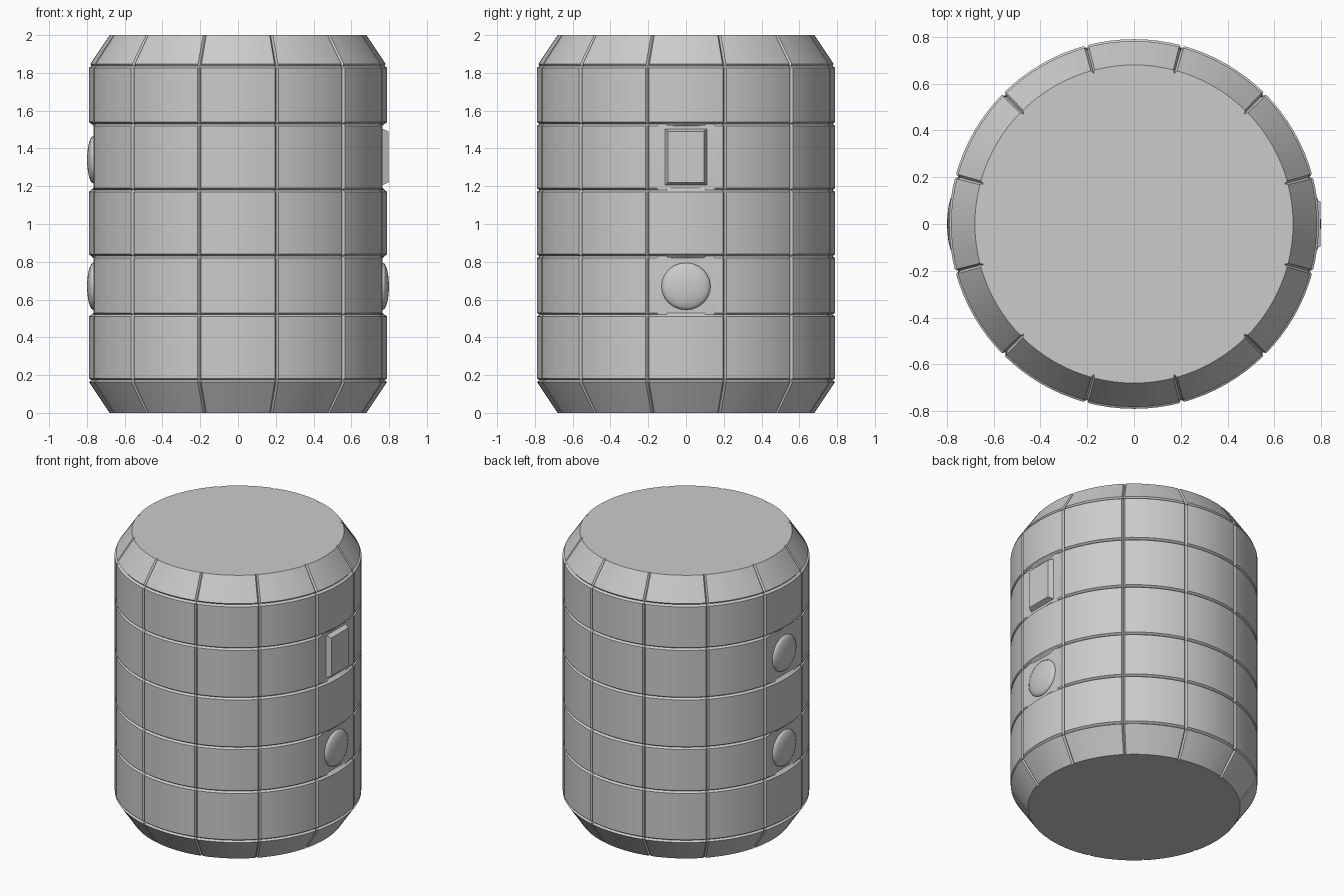
import bpy, bmesh, math
from mathutils import Vector

if "Cube" in bpy.data.objects:
    bpy.data.objects.remove(bpy.data.objects["Cube"])

R, FLAT, G, D = 0.79, 0.766, 0.010, 0.014
SEAMS = [0.173, 0.52, 0.83, 1.18, 1.53, 1.837]
mat = bpy.data.materials.new("light grey")
mat.diffuse_color = (0.6, 0.6, 0.6, 1)
mat.use_nodes = True
mat.node_tree.nodes["Principled BSDF"].inputs["Base Color"].default_value = mat.diffuse_color


def finish(bm, name, angle=25):
    bmesh.ops.recalc_face_normals(bm, faces=bm.faces)
    me = bpy.data.meshes.new(name)
    bm.to_mesh(me)
    bm.free()
    me.materials.append(mat)
    ob = bpy.data.objects.new(name, me)
    bpy.context.collection.objects.link(ob)
    bpy.context.view_layer.objects.active = ob
    ob.select_set(True)
    bpy.ops.object.shade_smooth_by_angle(angle=math.radians(angle))
    ob.select_set(False)
    return ob


# Barrel: lathed grid with grooves between panels and flat side windows
def profile(z):
    e = min(z, 2 - z)
    return 0.68 + (R - 0.68) * min(e / 0.165, 1)


rows = [(0, False)]
for s in SEAMS:
    rows += [(s - G, False), (s, True), (s + G, False)]
rows.append((2, False))
cols = []
w = G / R
for k in range(12):
    a = math.radians(-15 + 30 * k)
    cols += [(a - w, False), (a, True), (a + w, False)]
    cols += [(a + math.radians(30) * i / 8, False) for i in range(1, 8)]


def radius(z, a, groove):
    r = profile(z) - (D if groove else 0)
    off = math.remainder(a, math.pi)
    if abs(off) < math.radians(15) - w / 2 and (0.52 < z < 0.83 or 1.18 < z < 1.53):
        r = min(r, FLAT / math.cos(off))
    return r


bm = bmesh.new()
grid = []
for z, gz in rows:
    ring = []
    for a, ga in cols:
        r = radius(z, a, gz or ga)
        ring.append(bm.verts.new((r * math.cos(a), r * math.sin(a), z)))
    grid.append(ring)
n = len(cols)
for lo, hi in zip(grid, grid[1:]):
    for i in range(n):
        j = (i + 1) % n
        bm.faces.new((lo[i], lo[j], hi[j], hi[i]))
bm.faces.new(grid[0][::-1])
bm.faces.new(grid[-1])
finish(bm, "barrel")


# Domed round buttons on both sides
def button(name, side, z):
    bm = bmesh.new()
    bmesh.ops.create_uvsphere(bm, u_segments=24, v_segments=12, radius=1)
    for v in bm.verts:
        v.co = Vector((side * FLAT + v.co.z * 0.033, v.co.x * 0.13, z + v.co.y * 0.125))
    finish(bm, name, 60)


button("lower_right_button", 1, 0.67)
button("lower_left_button", -1, 0.67)
button("upper_left_button", -1, 1.34)

# Rectangular bevelled plate on the right
bm = bmesh.new()
bmesh.ops.create_cube(bm, size=1)
for v in bm.verts:
    top = v.co.x > 0
    v.co = Vector((0.797 if top else 0.75, v.co.y * (0.19 if top else 0.236),
                   1.355 + v.co.z * (0.27 if top else 0.31)))
finish(bm, "right_plate", 10)
